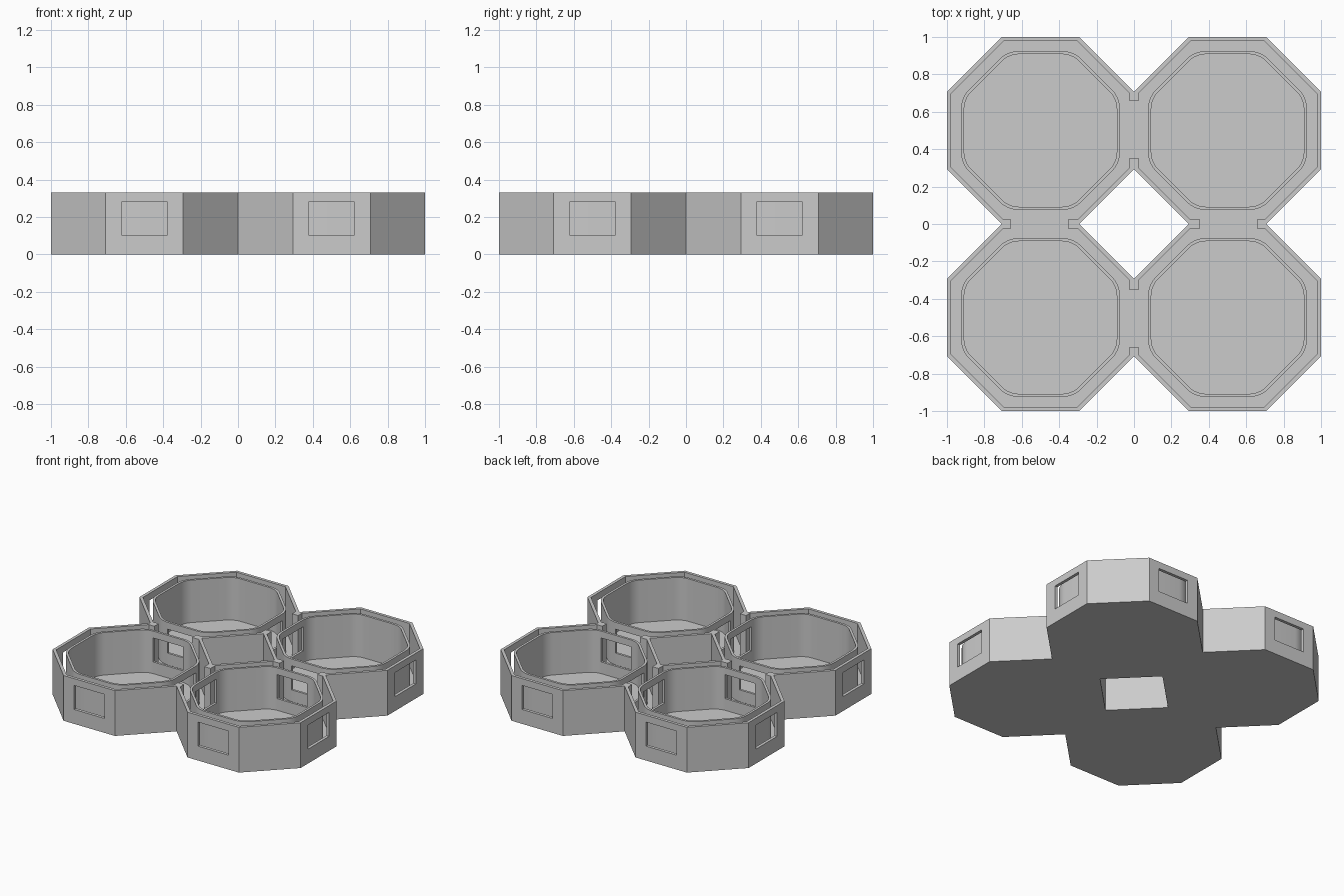
import bpy, bmesh
from math import pi, cos, sin, tan

old = bpy.data.objects.get("Cube")
if old:
    bpy.data.objects.remove(old, do_unlink=True)

HEIGHT, FLOOR = 0.33, 0.02
WALL = 0.022                      # outer wall thickness
POST, REACH = 0.025, 0.05         # half width and length of the joint posts
R = 0.5                           # cell apothem, also the cell centre offset
HALF = R * tan(pi / 8)            # half of an octagon side

grey = bpy.data.materials.new("grey plastic")
grey.use_nodes = True
grey.diffuse_color = (0.6, 0.6, 0.6, 1)
grey.node_tree.nodes["Principled BSDF"].inputs["Base Color"].default_value = (0.6, 0.6, 0.6, 1)


def prism(name, loops, z0, z1):
    """Extrude an outline, with optional hole outlines, between two heights."""
    bm = bmesh.new()
    for loop in loops:
        verts = [bm.verts.new((x, y, z0)) for x, y in loop]
        for a, b in zip(verts, verts[1:] + verts[:1]):
            bm.edges.new((a, b))
    bmesh.ops.triangle_fill(bm, edges=bm.edges[:], use_beauty=True)
    ext = bmesh.ops.extrude_face_region(bm, geom=bm.faces[:], use_keep_orig=True)
    top = [g for g in ext["geom"] if isinstance(g, bmesh.types.BMVert)]
    bmesh.ops.translate(bm, verts=top, vec=(0, 0, z1 - z0))
    bmesh.ops.recalc_face_normals(bm, faces=bm.faces[:])
    mesh = bpy.data.meshes.new(name)
    bm.to_mesh(mesh)
    bm.free()
    mesh.materials.append(grey)
    obj = bpy.data.objects.new(name, mesh)
    bpy.context.collection.objects.link(obj)
    return obj


def cut(obj, cutters):
    """Subtract the cutters, then bake the result and delete them."""
    for c in cutters:
        mod = obj.modifiers.new("cut", 'BOOLEAN')
        mod.operation, mod.solver, mod.object = 'DIFFERENCE', 'EXACT', c
    graph = bpy.context.evaluated_depsgraph_get()
    baked = bpy.data.meshes.new_from_object(obj.evaluated_get(graph))
    obj.modifiers.clear()
    obj.data = baked
    for c in cutters:
        bpy.data.objects.remove(c, do_unlink=True)


def turned(points):
    """Repeat points around the four quarters."""
    out = []
    for q in range(4):
        c, s = round(cos(q * pi / 2)), round(sin(q * pi / 2))
        out += [(x * c - y * s, x * s + y * c) for x, y in points]
    return out


def window(x, y, along_x):
    """Cutter for a rectangular opening in a side wall."""
    w, d = (0.122, 0.1) if along_x else (0.1, 0.122)
    box = [(x - w, y - d), (x + w, y - d), (x + w, y + d), (x - w, y + d)]
    return prism("window_cutter", [box], 0.105, 0.28)


def rounded_octagon(cx, cy, apothem, radius, steps=8):
    pts = []
    reach = (apothem - radius) / cos(pi / 8)
    for k in range(8):
        mid = pi / 8 + k * pi / 4
        for i in range(steps + 1):
            a = mid + (i / steps - 0.5) * pi / 4
            pts.append((cx + reach * cos(mid) + radius * cos(a),
                        cy + reach * sin(mid) + radius * sin(a)))
    return pts


# Tray outlines: outer edge, centre hole, and the channel between walls
near, far = R - HALF, R + HALF
outer = turned([(far, 0), (1, near), (1, far), (far, 1), (near, 1)])
centre = turned([(near, 0)])
slant = WALL * 2 ** 0.5
a, h = R - WALL, (R - WALL) * tan(pi / 8)
out_joint = far - slant
channel_out = turned([
    (far - REACH, -POST), (far - REACH, POST), (out_joint + POST, POST),
    (R + a, R - h), (R + a, R + h), (R + h, R + a), (R - h, R + a),
    (POST, out_joint + POST)])
# Put the lower half of the first post after the last quarter's joint
channel_out = channel_out[1:] + channel_out[:1]
channel_out = [p for i, p in enumerate(channel_out)]
in_joint = near + slant
channel_in = turned([
    (in_joint - POST, -POST), (near + REACH + 0.01, -POST),
    (near + REACH + 0.01, POST), (in_joint - POST, POST)])

# Tray with channel and outside windows
tray = prism("tray", [outer, centre], 0, HEIGHT)
cutters = [prism("channel_cutter", [channel_out, channel_in], FLOOR, HEIGHT + 0.1)]
for s in (-1, 1):
    for t in (-1, 1):
        cutters.append(window(s * R, t, True))
        cutters.append(window(t, s * R, False))
cut(tray, cutters)

# Rounded cups, with windows facing the neighbouring cups
for y, row in ((-R, "front"), (R, "back")):
    for x, side in ((R, "left"), (-R, "right")):
        cup = prism(f"{row}_{side}_cup", [rounded_octagon(x, y, 0.425, 0.15),
                                         rounded_octagon(x, y, 0.408, 0.133)],
                    FLOOR, HEIGHT)
        cut(cup, [window(x * 0.16, y, False), window(x, y * 0.16, True)])
        bpy.ops.object.select_all(action='DESELECT')
        cup.select_set(True)
        bpy.context.view_layer.objects.active = cup
        bpy.ops.object.shade_smooth_by_angle(angle=pi / 6)
